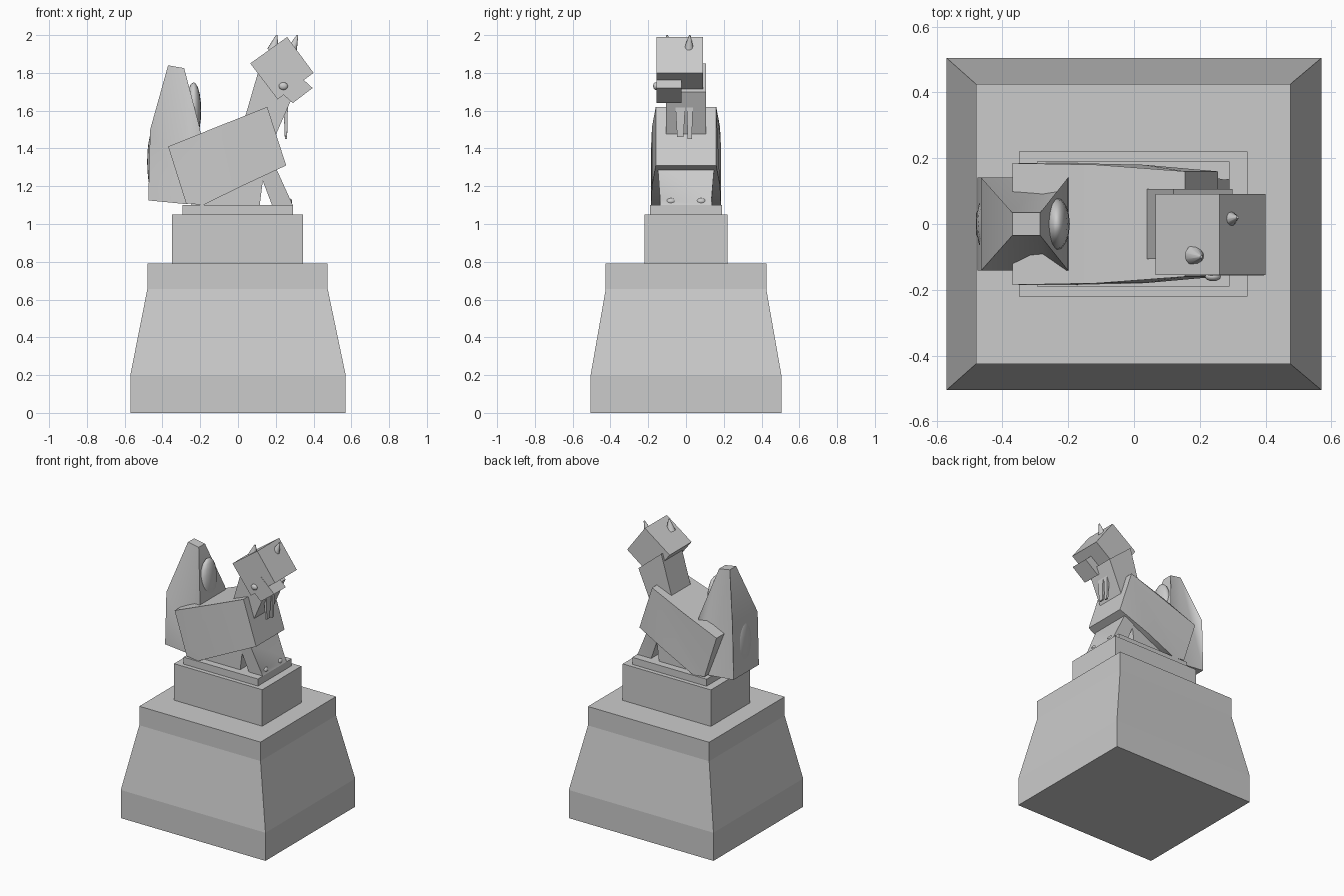
import bpy, bmesh
from mathutils import Vector

if "Cube" in bpy.data.objects:
    bpy.data.objects.remove(bpy.data.objects["Cube"])


def finish(name, bm, angle=None):
    bmesh.ops.recalc_face_normals(bm, faces=bm.faces)
    me = bpy.data.meshes.new(name)
    bm.to_mesh(me)
    bm.free()
    ob = bpy.data.objects.new(name, me)
    bpy.context.collection.objects.link(ob)
    if angle:
        bpy.ops.object.select_all(action='DESELECT')
        ob.select_set(True)
        bpy.context.view_layer.objects.active = ob
        bpy.ops.object.shade_smooth_by_angle(angle=angle)
    return ob


def tiers(name, rings):
    """Stack of rectangles: (x0, x1, half depth, z)."""
    bm = bmesh.new()
    loops = [[bm.verts.new((x, y, z)) for x, y in
              ((x0, -h), (x1, -h), (x1, h), (x0, h))] for x0, x1, h, z in rings]
    for a, b in zip(loops, loops[1:]):
        for i in range(4):
            j = (i + 1) % 4
            bm.faces.new((a[i], a[j], b[j], b[i]))
    bm.faces.new(loops[0])
    bm.faces.new(loops[-1])
    return finish(name, bm)


def slab(name, pts, y=0.0, angle=0.6):
    """Side profile (x, z, half width) extruded to both sides of y."""
    bm = bmesh.new()
    near = [bm.verts.new((px, y - h, pz)) for px, pz, h in pts]
    far = [bm.verts.new((px, y + h, pz)) for px, pz, h in pts]
    bm.faces.new(near)
    bm.faces.new(far)
    for i in range(len(pts)):
        j = (i + 1) % len(pts)
        bm.faces.new((near[i], near[j], far[j], far[i]))
    bmesh.ops.triangulate(bm, faces=[f for f in bm.faces if len(f.verts) > 4])
    return finish(name, bm, angle)


def blob(name, loc, size):
    bm = bmesh.new()
    bmesh.ops.create_uvsphere(bm, u_segments=16, v_segments=10, radius=1)
    for v in bm.verts:
        v.co = Vector(c * s for c, s in zip(v.co, size)) + Vector(loc)
    return finish(name, bm, 1.0)


def spike(name, base, tip, radius):
    bm = bmesh.new()
    d = Vector(tip) - Vector(base)
    bmesh.ops.create_cone(bm, segments=10, radius1=radius, radius2=0.004,
                          depth=d.length, cap_ends=True)
    q = d.to_track_quat('Z', 'Y')
    mid = (Vector(tip) + Vector(base)) / 2
    for v in bm.verts:
        v.co = q @ v.co + mid
    return finish(name, bm, 0.8)


# Stone pedestal
tiers("pedestal_base", [(-.57, .57, .505, 0), (-.57, .57, .505, .2),
                        (-.48, .475, .425, .655), (-.48, .475, .425, .79)])
tiers("pedestal_block", [(-.35, .345, .22, .785), (-.35, .345, .22, 1.05)])
tiers("pedestal_plinth", [(-.295, .29, .19, 1.045), (-.295, .29, .19, 1.1)])

# Body, haunches and front legs
slab("body", [(-.37, 1.41, .185), (-.11, 1.515, .18), (.155, 1.62, .16),
              (.255, 1.31, .16), (.03, 1.205, .18), (-.185, 1.1, .185),
              (-.275, 1.11, .185)])
slab("haunches", [(-.25, 1.1, .14), (.115, 1.1, .14), (.135, 1.26, .14),
                  (-.15, 1.2, .14)])
slab("front_legs", [(.10, 1.31, .15), (.195, 1.31, .15), (.275, 1.13, .135),
                    (.29, 1.1, .135), (.18, 1.1, .135)])
for side in (-1, 1):
    blob("paw", (.265, side * .08, 1.12), (.022, .028, .018))

# Upright tail with rounded swellings
slab("tail", [(-.475, 1.125, .142), (-.465, 1.5, .142), (-.37, 1.84, .035),
              (-.285, 1.825, .035), (-.2, 1.5, .142), (-.195, 1.22, .142),
              (-.27, 1.105, .142)], angle=0.9)
blob("tail_swelling_back", (-.445, 0, 1.33), (.036, .09, .17))
blob("tail_swelling_front", (-.235, 0, 1.6), (.04, .08, .15))

# Neck, head and muzzle
slab("neck", [(.018, 1.5, .107), (.12, 1.85, .107), (.30, 1.70, .107),
              (.195, 1.46, .107)])
slab("head", [(.065, 1.85, .123), (.26, 1.99, .123), (.40, 1.80, .123),
              (.21, 1.66, .123)], y=-.032)
slab("muzzle", [(.20, 1.72, .066), (.285, 1.82, .066), (.395, 1.72, .066),
                (.29, 1.64, .066)], y=-.091)
for y in (-.16, -.02):
    blob("eye", (.24, y, 1.73), (.024, .014, .02))

# Ears and beard strands
spike("ear_near", (.185, -.095, 1.92), (.205, -.10, 2.0), .032)
spike("ear_far", (.285, .015, 1.92), (.315, .02, 2.0), .028)
for y, w, low in ((-.03, .028, 1.46), (.02, .018, 1.45)):
    slab("beard_strand", [(.24, 1.66, w), (.265, 1.66, w),
                          (.26, low, w * .6), (.248, low, w * .6)], y=y)
